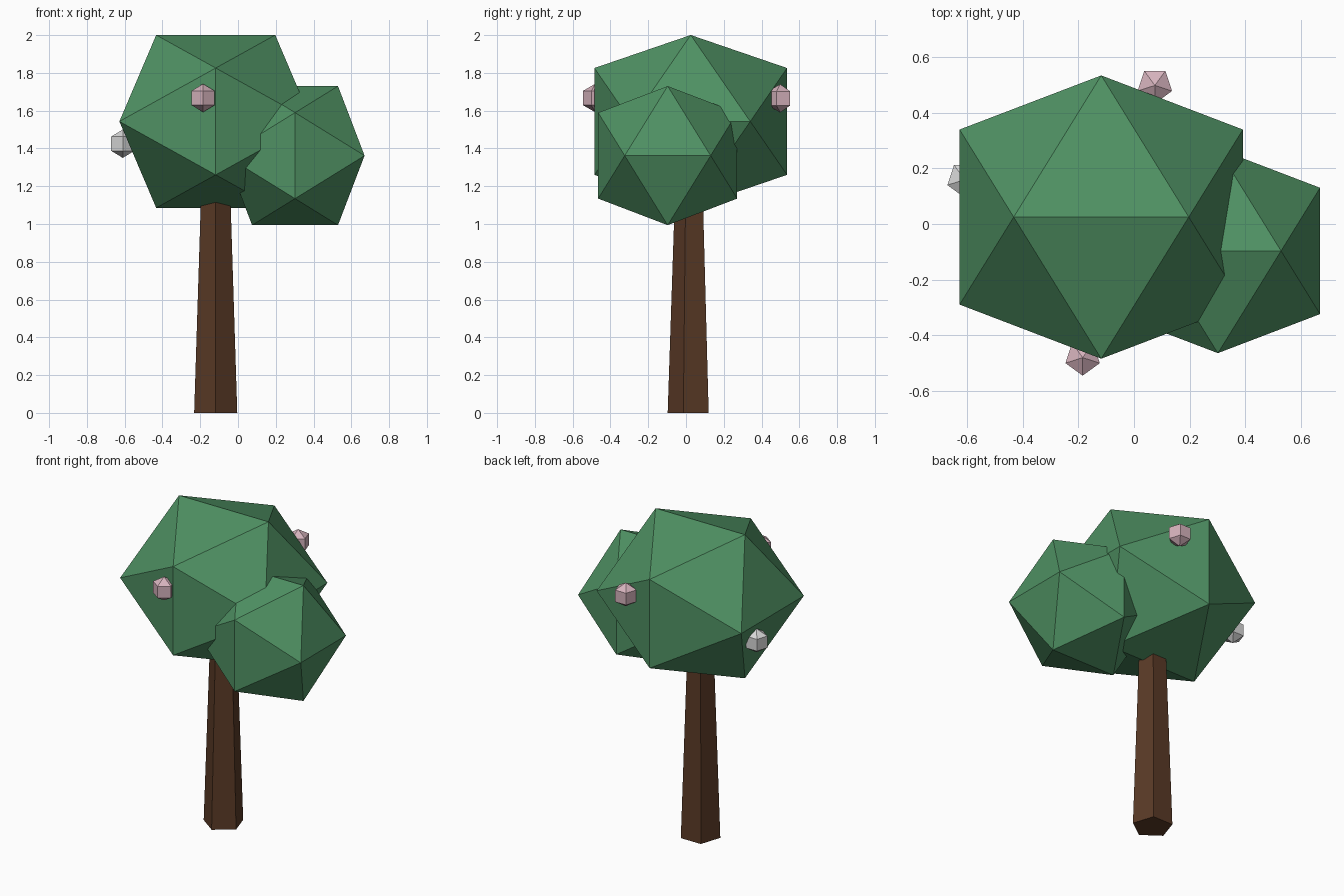
import bpy
import bmesh
from math import sin, cos, pi, sqrt
from mathutils import Vector

cube = bpy.data.objects.get("Cube")
if cube:
    bpy.data.objects.remove(cube, do_unlink=True)


def srgb(hex_code):
    """Turn a hex colour into linear values."""
    out = []
    for i in (0, 2, 4):
        c = int(hex_code[i:i + 2], 16) / 255
        out.append(c / 12.92 if c <= 0.04045 else ((c + 0.055) / 1.055) ** 2.4)
    return (*out, 1.0)


def make_material(name, hex_code):
    mat = bpy.data.materials.new(name)
    mat.use_nodes = True
    colour = srgb(hex_code)
    mat.diffuse_color = colour
    bsdf = next(n for n in mat.node_tree.nodes if n.type == 'BSDF_PRINCIPLED')
    bsdf.inputs["Base Color"].default_value = colour
    bsdf.inputs["Roughness"].default_value = 0.9
    return mat


def convex_part(name, points, centre, mat):
    """Wrap points in a flat-faced convex shell."""
    bm = bmesh.new()
    for p in points:
        bm.verts.new(p)
    bmesh.ops.convex_hull(bm, input=bm.verts[:])
    # merge coplanar triangles back into whole facets
    bmesh.ops.dissolve_limit(bm, angle_limit=0.02, verts=bm.verts[:], edges=bm.edges[:])
    bmesh.ops.recalc_face_normals(bm, faces=bm.faces[:])
    mesh = bpy.data.meshes.new(name)
    bm.to_mesh(mesh)
    bm.free()
    mesh.materials.append(mat)
    obj = bpy.data.objects.new(name, mesh)
    obj.location = centre
    bpy.context.collection.objects.link(obj)
    return obj


def five_sided(profile):
    """Sweep (radius, height) pairs round five sides, one corner to the front."""
    pts = []
    for r, z in profile:
        if r == 0:
            pts.append(Vector((0, 0, z)))
            continue
        for i in range(5):
            a = -pi / 2 + i * 2 * pi / 5
            pts.append(Vector((r * cos(a), r * sin(a), z)))
    return pts


def icosahedron(long, squash=1.0):
    """Twenty-sided ball with a level edge on top."""
    short = long * 2 / (1 + sqrt(5))
    pts = []
    for s in (-short, short):
        for t in (-long, long):
            pts += [Vector((s, 0, t * squash)),
                    Vector((t, s, 0)),
                    Vector((0, t, s * squash))]
    return pts


green = make_material("leaf green", "4F9163")
brown = make_material("bark brown", "5A3A26")
pink = make_material("blossom pink", "D6B3BD")
white = make_material("blossom white", "D8D8D8")

# Trunk
convex_part("trunk", five_sided([(0.12, 0), (0.08, 1.2)]), (-0.118, 0.023, 0), brown)

# Foliage
convex_part("main_foliage", icosahedron(0.51, 0.897), (-0.118, 0.025, 1.543), green)
convex_part("side_foliage", icosahedron(0.368), (0.302, -0.097, 1.362), green)

# Blossoms
R = 0.075
bud = five_sided([(0, R), (R * sin(pi / 3), R / 2), (R * sin(pi / 3), -R / 2), (0, -R)])
for name, centre, mat in (
    ("front_blossom", (-0.185, -0.481, 1.667), pink),
    ("back_blossom", (0.075, 0.499, 1.665), pink),
    ("right_blossom", (-0.61, 0.16, 1.425), white),
):
    convex_part(name, bud, centre, mat)
